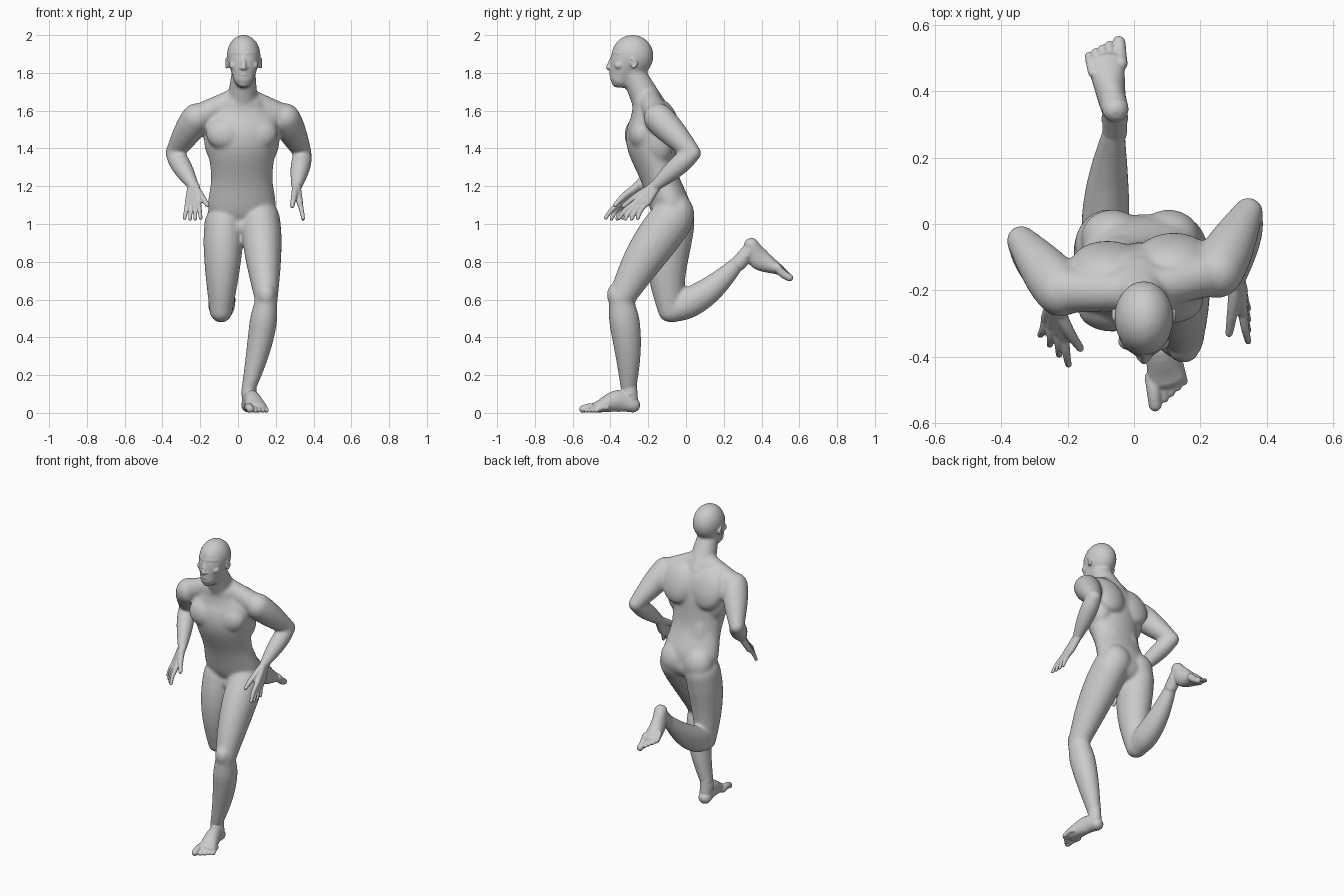
import bpy, bmesh, math
from mathutils import Vector, Matrix

old = bpy.data.objects.get("Cube")
if old:
    bpy.data.objects.remove(old)

skin = bpy.data.materials.new("grey_clay")
skin.use_nodes = True
grey = (.6, .6, .6, 1)
skin.diffuse_color = grey
skin.node_tree.nodes["Principled BSDF"].inputs["Base Color"].default_value = grey


def spline(rows, steps=5):
    """Smooth resampling of rows of numbers."""
    points = [Vector(row) for row in rows]
    before = 2 * points[0] - points[1]
    after = 2 * points[-1] - points[-2]
    padded = [before, *points, after]
    result = []
    for a, b, c, d in zip(padded, padded[1:], padded[2:], padded[3:]):
        for step in range(steps):
            t = step / steps
            linear = (c - a) * t
            square = (2 * a - 5 * b + 4 * c - d) * t * t
            cubic = (3 * b - a - 3 * c + d) * t ** 3
            result.append(b + (linear + square + cubic) / 2)
    return result + [points[-1]]


def loft(target, rows, reference=(1, 0, 0), sides=28):
    """Round-ended tube through rows of x, y, z, half width, half depth."""
    rows = spline(rows)
    centres = [Vector(row[:3]) for row in rows]
    last = len(rows) - 1
    arc = [step * math.pi / 10 for step in range(1, 5)]
    rings = []
    for index, (centre, row) in enumerate(zip(centres, rows)):
        width, depth = row[3], row[4]
        tangent = (centres[min(index + 1, last)] - centres[max(index - 1, 0)]).normalized()
        side = Vector(reference)
        side = (side - tangent * tangent.dot(side)).normalized()
        front = tangent.cross(side)
        cap = min(width, depth)
        slices = [(0, 1)]
        if index == 0:
            slices = [(-cap * math.sin(a), math.cos(a)) for a in reversed(arc)] + slices
        if index == last:
            slices += [(cap * math.sin(a), math.cos(a)) for a in arc]
        for shift, scale in slices:
            ring = []
            for corner in range(sides):
                angle = corner * math.tau / sides
                offset = side * math.cos(angle) * width + front * math.sin(angle) * depth
                ring.append(target.verts.new(centre + tangent * shift + offset * scale))
            rings.append(ring)
    for lower, upper in zip(rings, rings[1:]):
        for k in range(sides):
            target.faces.new((lower[k - 1], lower[k], upper[k], upper[k - 1]))
    target.faces.new(rings[0][::-1])
    target.faces.new(rings[-1])


def limb(target, start, end, first, final, bulge=0, peak=.4, flat=1, bow=(0, 0, 0)):
    """Tapered, swelling and bowed tube between two joints."""
    start, end, bow = Vector(start), Vector(end), Vector(bow)
    power = math.log(.5) / math.log(peak)
    rows = []
    for step in range(6):
        t = step / 5
        radius = first + (final - first) * t + bulge * math.sin(math.pi * t ** power)
        centre = start.lerp(end, t) + bow * math.sin(math.pi * t)
        rows.append((*centre, radius, radius * flat))
    loft(target, rows, reference=(1, .1, .1), sides=20)


def ball(target, centre, radii, turn=0):
    place = Matrix.Translation(centre) @ Matrix.Rotation(turn, 4, 'X')
    bmesh.ops.create_uvsphere(target, u_segments=24, v_segments=16, radius=1,
                              matrix=place @ Matrix.Diagonal((*radii, 1)))


def pair(target, middle, offset, radii, twist=0, turn=0):
    """Matching balls on both sides, optionally swung about the spine."""
    x, y, z = offset
    for side in (-1, 1):
        ball(target, (middle + side * x, y + side * twist, z), radii, turn)


def fuse(pieces, name, voxel, smoothing):
    """Turn overlapping closed pieces into one continuous skin."""
    mesh = bpy.data.meshes.new(name)
    bmesh.ops.recalc_face_normals(pieces, faces=pieces.faces)
    pieces.to_mesh(mesh)
    pieces.free()
    rough = bpy.data.objects.new(name, mesh)
    bpy.context.collection.objects.link(rough)
    remesh = rough.modifiers.new("fuse", 'REMESH')
    remesh.mode, remesh.voxel_size = 'VOXEL', voxel
    soften = rough.modifiers.new("soften", 'SMOOTH')
    soften.factor, soften.iterations = .5, smoothing
    graph = bpy.context.evaluated_depsgraph_get()
    result = bpy.data.meshes.new_from_object(rough.evaluated_get(graph))
    bpy.data.objects.remove(rough)
    bpy.data.meshes.remove(mesh)
    return result


trunk_x, head_x = .02, .03
body = bmesh.new()

# trunk and neck
trunk = [(1.03, -.06, .15, .09), (1.1, -.085, .18, .105), (1.25, -.14, .163, .1),
         (1.43, -.185, .185, .13), (1.55, -.185, .2, .115), (1.63, -.2, .13, .085)]
loft(body, [(trunk_x, y, z, width, depth) for z, y, width, depth in trunk],
     reference=(1, .07, 0), sides=40)
limb(body, (trunk_x, -.18, 1.6), (head_x, -.28, 1.8), .088, .064)

# chest, shoulder blades, flanks, neck slopes, seat, loins and crotch
swing = .012
pair(body, trunk_x, (.085, -.245, 1.48), (.105, .068, .09), swing, turn=-.15)
pair(body, trunk_x, (.1, -.105, 1.53), (.11, .057, .13), swing, turn=.3)
pair(body, trunk_x, (.13, -.16, 1.45), (.07, .08, .13), swing, turn=.15)
pair(body, trunk_x, (.1, -.175, 1.605), (.11, .07, .06), swing)
pair(body, trunk_x, (.085, -.04, 1.06), (.095, .083, .105), turn=.2)
pair(body, trunk_x, (.05, -.075, 1.25), (.06, .035, .16), turn=.25)
ball(body, (trunk_x, -.09, .99), (.06, .08, .06))

# arms: shoulder, elbow, wrist
left_arm = (.25, -.145, 1.56), (.345, .035, 1.375), (.31, -.165, 1.2)
right_arm = (-.22, -.2, 1.56), (-.34, -.05, 1.375), (-.235, -.25, 1.2)
for shoulder, elbow, wrist in (left_arm, right_arm):
    limb(body, (trunk_x, -.205, 1.68), shoulder, .055, .07)
    limb(body, shoulder, elbow, .08, .046, bulge=.008)
    limb(body, elbow, wrist, .045, .03, bulge=.014)

# legs: hip, knee, ankle, then the bow of thigh and shin
planted_leg = ((.12, -.08, 1.02), (.15, -.345, .6), (.048, -.305, .1),
               (0, -.015, 0), (.012, .015, 0))
folded_leg = ((-.075, -.07, 1), (-.09, -.08, .54), (-.06, .28, .8),
              (0, -.025, 0), (-.005, .01, -.03))
for hip, knee, ankle, thigh_bow, shin_bow in (planted_leg, folded_leg):
    limb(body, hip, knee, .104, .061, bulge=.012, flat=1.12, bow=thigh_bow)
    limb(body, knee, ankle, .058, .034, bulge=.021, peak=.35, flat=1.12, bow=shin_bow)
    ball(body, Vector(knee) + Vector((0, -.03, .025)), (.048, .045, .06))

# skull and jaw
ball(body, (head_x, -.283, 1.89), (.09, .112, .112))
limb(body, (head_x, -.31, 1.88), (head_x, -.345, 1.775), .08, .056, bulge=.006, flat=1.06)

base = fuse(body, "body_base", .007, 22)
figure_parts = bmesh.new()
figure_parts.from_mesh(base)
bpy.data.meshes.remove(base)

# nose, chin and lips
limb(figure_parts, (head_x, -.388, 1.885), (head_x, -.41, 1.828), .01, .014)
ball(figure_parts, (head_x, -.366, 1.75), (.034, .026, .027))
for height in (1.806, 1.791):
    ball(figure_parts, (head_x, -.394, height), (.025, .012, .008))

# cheeks, eyes and nostrils
pair(figure_parts, head_x, (.048, -.354, 1.84), (.03, .026, .025))
pair(figure_parts, head_x, (.034, -.375, 1.878), (.015, .011, .009))
pair(figure_parts, head_x, (.013, -.4, 1.826), (.011, .012, .009))

# brows and ears
pair(figure_parts, head_x, (.086, -.277, 1.85), (.008, .018, .026))
for side in (-1, 1):
    limb(figure_parts, (head_x + side * .01, -.383, 1.9),
         (head_x + side * .06, -.352, 1.902), .012, .01, bow=(0, -.006, .004))
    ear_x = head_x + side * .092
    limb(figure_parts, (ear_x, -.285, 1.873), (ear_x, -.28, 1.828), .006, .006, bow=(0, .022, 0))


def hand(wrist, reach, fan, thumb):
    """Four rays spread along the fan make the palm and fingers."""
    wrist, reach, fan, thumb = map(Vector, (wrist, reach, fan, thumb))
    curl = Vector((0, -.008, .004))
    for finger in range(4):
        spread = fan * (finger / 3 - .5)
        lift = Vector((0, 0, .1 * spread.length))
        start = wrist + spread / 4
        knuckle = wrist.lerp(reach, .5) + spread * .65
        limb(figure_parts, start, knuckle, .022, .017)
        limb(figure_parts, knuckle, reach + spread + lift, .015, .01, bow=curl)
    limb(figure_parts, wrist, thumb, .023, .012, bow=curl)


hand(left_arm[-1], (.345, -.305, 1.025), (0, .1, 0), (.287, -.33, 1.095))
hand(right_arm[-1], (-.24, -.38, 1.025), (-.085, .09, 0), (-.162, -.375, 1.1))


def foot(heel, forward, outward, upward):
    """Foot and toes laid out from the heel along its own directions."""
    axes = [Vector(axis).normalized() for axis in (forward, outward, upward)]

    def at(*amounts):
        return Vector(heel) + sum((a * n for a, n in zip(axes, amounts)), Vector())

    sole = [(at(.04, 0, .041), .04, .039), (at(.12, .004, .063), .043, .058),
            (at(.23, .01, .031), .057, .03)]
    loft(figure_parts, [(*centre, width, depth) for centre, width, depth in sole],
         reference=axes[1])
    limb(figure_parts, at(.06, 0, .16), at(.055, 0, .055), .037, .039, flat=1.1)
    for ankle_side in (-.026, .026):
        ball(figure_parts, at(.06, ankle_side, .1), (.016, .016, .016))
    for toe in range(5):
        radius = .0125 if toe else .02
        across = .022 * toe - (.028 if toe else .037)
        tip = at(.302 - .014 * toe, across, radius)
        limb(figure_parts, at(.22 - .008 * toe, across * .9, .028), tip, radius * 1.1, radius,
             bow=axes[2] * .006)


foot((.05, -.242, 0), (.17, -1, 0), (1, .17, 0), (0, 0, 1))
foot((-.052, .347, .945), (-.1, .7, -.7), (-1, -.07, .07), (0, -.7, -.7))

# one smooth skin over all parts
skin_mesh = fuse(figure_parts, "running_figure", .005, 3)
skin_mesh.materials.clear()
skin_mesh.materials.append(skin)
figure = bpy.data.objects.new("running_figure", skin_mesh)
bpy.context.collection.objects.link(figure)
bpy.context.view_layer.objects.active = figure
figure.select_set(True)
bpy.ops.object.shade_smooth()
